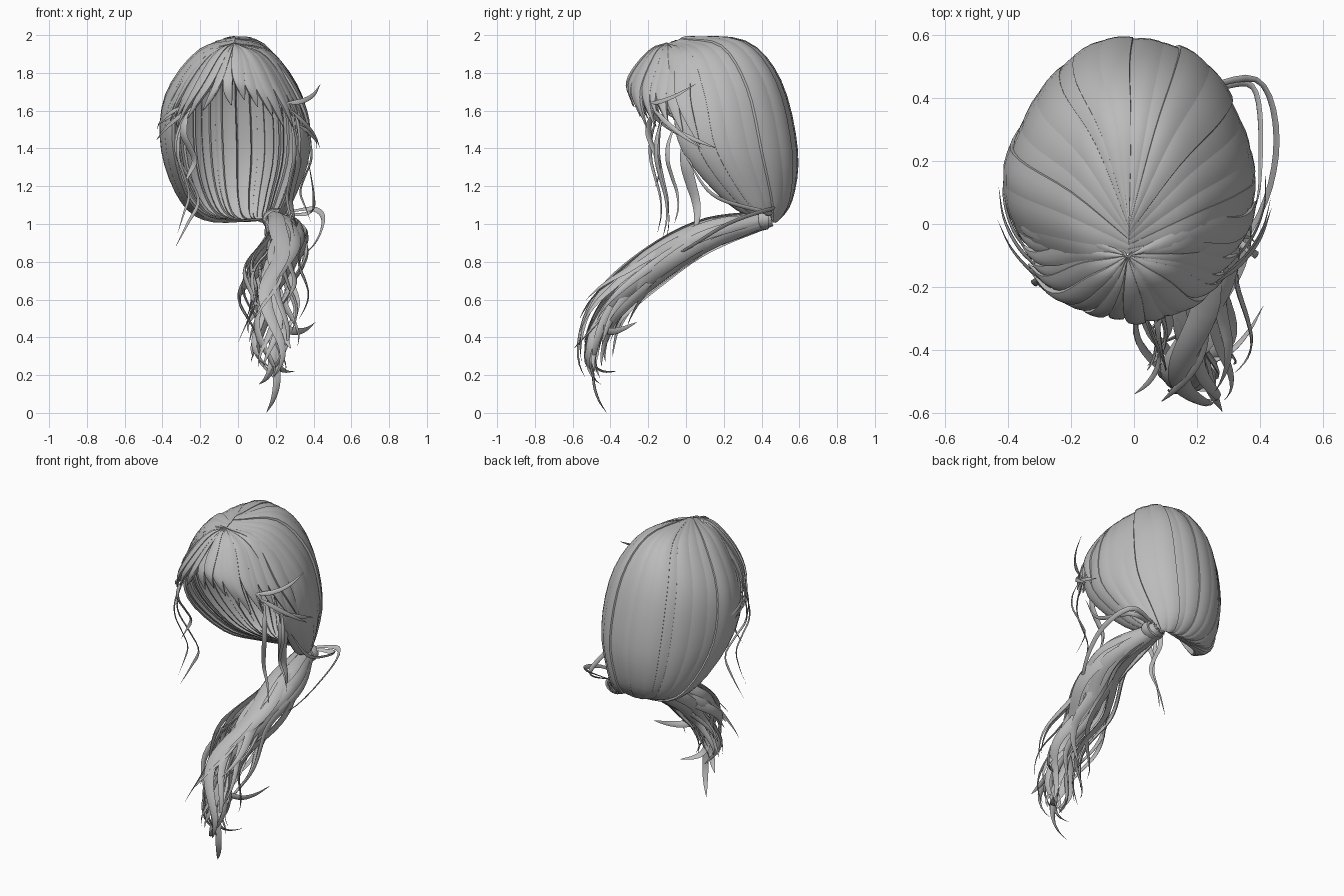
import bpy, bmesh, math, random
from mathutils import Vector as V

if "Cube" in bpy.data.objects:
    bpy.data.objects.remove(bpy.data.objects["Cube"])

random.seed(7)
R = random.uniform
sin, cos, rad = math.sin, math.cos, math.radians
HEAD = V((0, 0.12, 1.45))
X = V((1, 0, 0))
HEX = [(cos(a * math.pi / 3), sin(a * math.pi / 3)) for a in range(6)]

mat = bpy.data.materials.new("hair grey")
mat.diffuse_color = (0.5, 0.5, 0.5, 1)
mat.use_nodes = True
mat.node_tree.nodes["Principled BSDF"].inputs["Base Color"].default_value = mat.diffuse_color


def spline(pts, t):
    """Catmull-Rom point through pts at t in 0..1"""
    n = len(pts) - 1
    i = min(int(t * n), n - 1)
    f = t * n - i
    b, c = pts[i], pts[i + 1]
    a = pts[i - 1] if i > 0 else b * 2 - c
    d = pts[i + 2] if i + 2 <= n else c * 2 - b
    return (b * 2 + (c - a) * f + (a * 2 - b * 5 + c * 4 - d) * f ** 2
            + (b * 3 - a - c * 3 + d) * f ** 3) * 0.5


def add_rows(bm, rows, closed=False):
    grid = [[bm.verts.new(p) for p in r] for r in rows]
    n = len(grid[0])
    for r0, r1 in zip(grid, grid[1:]):
        for j in range(n if closed else n - 1):
            k = (j + 1) % n
            bm.faces.new((r0[j], r0[k], r1[k], r1[j]))


def finish(bm, name):
    bmesh.ops.recalc_face_normals(bm, faces=bm.faces)
    me = bpy.data.meshes.new(name)
    bm.to_mesh(me)
    bm.free()
    me.materials.append(mat)
    ob = bpy.data.objects.new(name, me)
    bpy.context.collection.objects.link(ob)
    bpy.ops.object.select_all(action='DESELECT')
    ob.select_set(True)
    bpy.context.view_layer.objects.active = ob
    bpy.ops.object.shade_smooth_by_angle(angle=rad(40))


def locks(name, surface, count, lift, taper, steps):
    """Overlapping arched locks laid on surface(u), which gives the rail points at u in 0..1"""
    bm = bmesh.new()
    for k in range(count):
        uc = (k + 0.5 + R(-0.2, 0.2)) / count
        half = 0.5 / count * R(1.3, 1.7)
        up = R(0, lift)
        end = R(0.8, 1) if taper else 1
        rows = []
        for i in range(steps + 1):
            t = i / steps
            w = half * (1.2 - 1.16 * t ** 3) if taper else half
            env = min(1, 0.25 + 4 * t, 4.25 - 4 * t)
            row = []
            for j in (-1, -0.93, -0.5, 0, 0.5, 0.93, 1):
                h = -1.2 if abs(j) == 1 else 1 - 0.6 * j * j
                p = spline(surface(min(1, max(0, uc + w * j))), t * end)
                row.append(p + (p - HEAD).normalized() * env * (up + 0.009 * h))
            rows.append(row)
        add_rows(bm, rows)
    finish(bm, name)


def strand(bm, f, width, thick=0.3, steps=22):
    """Flattened tapering strand; f(t) gives the point and its outward direction"""
    rows = []
    for i in range(steps + 1):
        t = i / steps
        p, out = f(t)
        tan = (f(min(1, t + 0.02))[0] - f(max(0, t - 0.02))[0]).normalized()
        side = tan.cross(out).normalized()
        nor = side.cross(tan)
        w = width * 0.5 * min(1, 0.4 + 3 * t) * (1 - t ** 3 * 0.97)
        rows.append([p + side * w * c + nor * w * thick * s for c, s in HEX])
    add_rows(bm, rows, True)


def path_strand(bm, pts, width, centre):
    strand(bm, lambda t: (spline(pts, t), spline(pts, t) - centre), width)


# Main cap: rings from parting to gather as centre x, radius x, centre y, radius y, height, back rise
RINGS = [(-0.015, 0, -0.06, 0.06, 1.965, 0.025),
         (-0.01, 0.19, 0.05, 0.26, 1.9, 0.055),
         (-0.015, 0.35, 0.13, 0.36, 1.67, 0.08),
         (-0.005, 0.378, 0.19, 0.385, 1.39, 0),
         (0, 0.285, 0.33, 0.22, 1.13, 0.01),
         (0.04, 0.17, 0.42, 0.055, 1.03, 0),
         (0.17, 0, 0.45, 0, 1.03, 0)]


def cap_rail(u):
    a = rad(122) * (1 - 2 * u)
    pinch = 1 - 0.08 * max(0, sin(2 * abs(a)))
    return [V((cx + rx * sin(a) * pinch, cy + ry * cos(a), z + dz * cos(a))) for cx, rx, cy, ry, z, dz in RINGS]


locks("hair_cap", cap_rail, 18, 0.02, False, 24)


# Fringe swept to each side of the parting
def fringe(side, start, sweep):
    def rail(u):
        deg = start + u * (108 - start)
        q = max(0, deg) / 90
        rail_pts = [V((-0.02, -0.1, 1.955))]
        for rx, ry, z, drop, turn in ((0.19, 0.26, 1.87, 0, 0), (0.335, 0.345, 1.74, 0.09, 0.25), (0.4, 0.33, 1.6, 0.2, 1)):
            a = rad(deg + turn * (sweep + 14 * q))
            rail_pts.append(V((side * rx * sin(a) - 0.01, 0.05 - ry * cos(a), z - drop * min(1, 1.5 * q))))
        return rail_pts
    return rail


locks("fringe_right", fringe(1, -14, 8), 13, 0.022, True, 18)
locks("fringe_left", fringe(-1, 10, 16), 11, 0.022, True, 18)

# Loose strands hanging beside the face: x, y, top, bottom, width, sway
bm = bmesh.new()
for x, y, top, low, width, sway in ((0.3, 0.03, 1.5, 0.93, 0.07, 0.02),
                                    (0.28, -0.13, 1.55, 0.93, 0.03, 0.02),
                                    (0.36, -0.07, 1.5, 1.0, 0.025, 0.03),
                                    (-0.27, -0.12, 1.6, 0.88, 0.03, -0.06),
                                    (-0.29, -0.16, 1.55, 0.95, 0.025, -0.03),
                                    (-0.26, -0.17, 1.6, 1.2, 0.05, -0.03)):
    pts = [V((x + sway * sin(5.5 * k / 6 + 0.4 * k * k / 6), y - 0.03 * sin(k), top + (low - top) * k / 6))
           for k in range(7)]
    path_strand(bm, pts, width, HEAD)
# Wisps flicking off the fringe: side, angle, height, rise of the tip
for side, deg, z, rise in ((-1, 55, 1.62, -0.12), (-1, 65, 1.58, -0.07), (-1, 40, 1.62, -0.18),
                           (1, 50, 1.6, -0.2), (1, 45, 1.64, 0.1), (1, 62, 1.52, -0.12)):
    pts = []
    for k in range(4):
        a = rad(deg + 15 * k)
        r = 0.37 + 0.022 * k
        pts.append(V((side * r * sin(a), 0.05 - r * 0.9 * cos(a), z + rise * (k / 3 if rise < 0 else k * k / 9))))
    path_strand(bm, pts, 0.028, HEAD)
# Wide loops swinging out from the gather
for pts in ([(0.2, 0.43, 1.05), (0.4, 0.45, 1.08), (0.45, 0.22, 1.0), (0.35, -0.05, 0.84), (0.05, -0.33, 0.74)],
            [(0.22, 0.42, 1.05), (0.38, 0.43, 1.06), (0.4, 0.15, 1.15), (0.37, 0, 1.35)]):
    path_strand(bm, [V(p) for p in pts], 0.03, HEAD)
finish(bm, "loose_strands")

# Wavy ponytail falling forward over the right shoulder
tail = [V(p) for p in ((0.19, 0.45, 1.03), (0.25, 0.1, 0.935), (0.21, -0.2, 0.75),
                       (0.18, -0.42, 0.54), (0.18, -0.5, 0.3), (0.17, -0.45, 0.13))]


def tail_strand(bm, ang, reach, end, width):
    phase, twist, flick = R(0, 6.28), R(-1.5, 2), R(0, 0.9)

    def f(t):
        s = t * end
        tan = (spline(tail, min(1, s + 0.02)) - spline(tail, max(0, s - 0.02))).normalized()
        nor = tan.cross(X).normalized()
        a = ang + twist * s
        swell = max(0, sin(math.pi * min(1, s + 0.03)))
        off = X * cos(a) * (0.03 + 0.11 * swell) + nor * sin(a) * (0.03 + 0.06 * swell)
        wave = X * 0.04 * sin(15 * s + phase) * min(1, s * 2.5)
        return spline(tail, s) + off * reach * (1 + flick * max(0, t - 0.75) * 4) + wave, off

    strand(bm, f, width, 0.3, 30)


bm = bmesh.new()
for i in range(19):
    tail_strand(bm, i * math.tau / 19, R(0.75, 1.1), R(0.6, 0.9), R(0.055, 0.1))
for i in range(8):
    tail_strand(bm, i * math.tau / 8, R(0.3, 0.55), R(0.75, 0.95), R(0.07, 0.1))
# Curled tips: where they leave the tail, end point, sideways bow
for s, end, bow in ((0.7, (0.15, -0.42, 0), 0.04), (0.5, (0.28, -0.595, 0.34), 0.0),
                    (0.55, (0.17, -0.5, 0.24), -0.09), (0.65, (0.41, -0.26, 0.48), 0.02),
                    (0.75, (0.3, -0.37, 0.22), -0.02), (0.7, (0.11, -0.45, 0.15), 0.03)):
    a, b = spline(tail, s), V(end)
    pts = [a.lerp(b, k / 4) + V((bow, -0.04, -0.05)) * sin(math.pi * k / 4) for k in range(5)]
    path_strand(bm, pts, 0.045, V((0.18, -0.3, 0.5)))
finish(bm, "ponytail")

# Lock of hair wrapped round the gather
bm = bmesh.new()
rows = []
for i in range(21):
    a = i * math.tau / 20
    out = V((cos(a), 0, sin(a)))
    ring = V((0.2 + 0.06 * cos(a), 0.41, 1.025 + 0.045 * sin(a)))
    rows.append([ring + out * 0.014 * c + V((0, 0.03 * s, 0)) for c, s in HEX])
add_rows(bm, rows, True)
bmesh.ops.remove_doubles(bm, verts=bm.verts, dist=0.0001)
finish(bm, "hair_wrap")
